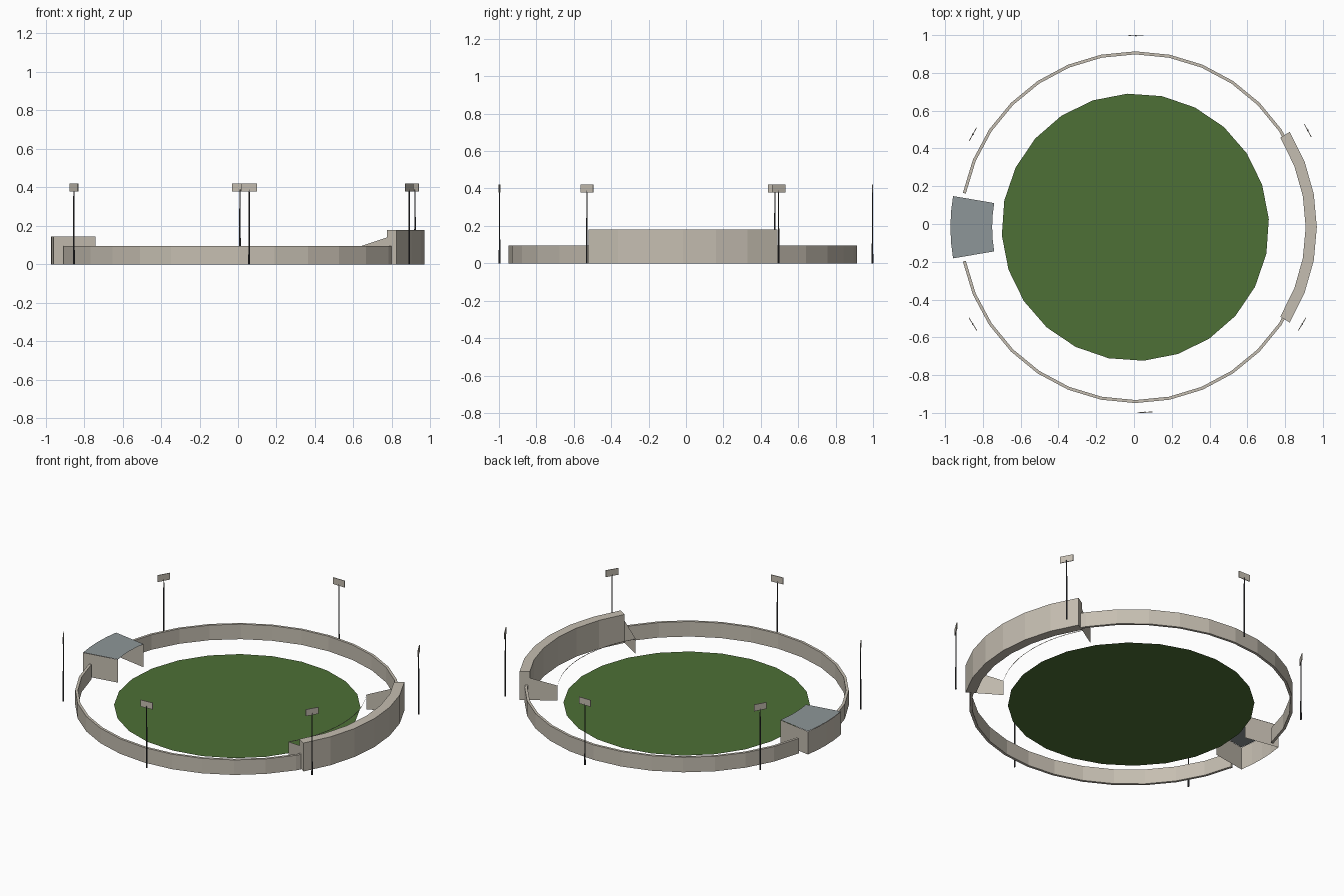
import bpy, bmesh, math
from mathutils import Vector, Matrix

cube = bpy.data.objects.get("Cube")
if cube:
    bpy.data.objects.remove(cube, do_unlink=True)

CENTRE = Vector((0.007, -0.017, 0))


def material(name, rgb):
    m = bpy.data.materials.new(name)
    m.use_nodes = True
    m.diffuse_color = (*rgb, 1)
    m.node_tree.nodes["Principled BSDF"].inputs["Base Color"].default_value = (*rgb, 1)
    return m


concrete = material("warm concrete", (0.56, 0.515, 0.44))
grass = material("grass green", (0.075, 0.16, 0.037))
roofing = material("blue grey roof", (0.27, 0.305, 0.315))
steel = material("dark steel", (0.05, 0.05, 0.055))


def finish(name, bm, *mats):
    me = bpy.data.meshes.new(name)
    bm.to_mesh(me)
    bm.free()
    for m in mats:
        me.materials.append(m)
    ob = bpy.data.objects.new(name, me)
    bpy.context.collection.objects.link(ob)
    return ob


def polar(r, deg, z):
    a = math.radians(deg)
    return CENTRE + Vector((r * math.cos(a), r * math.sin(a), z))


def sweep(bm, profile, start, end, steps, closed=True, caps=True):
    """Sweep an (r, z) profile around the centre."""
    rows = []
    for i in range(steps + 1):
        deg = start + (end - start) * i / steps
        rows.append([bm.verts.new(polar(r, deg, z)) for r, z in profile])
    count = len(profile)
    for a, b in zip(rows, rows[1:]):
        for j in range(count if closed else count - 1):
            k = (j + 1) % count
            bm.faces.new((a[j], b[j], b[k], a[k]))
    if closed and caps:
        bm.faces.new(rows[0])
        bm.faces.new(rows[-1][::-1])
    bmesh.ops.recalc_face_normals(bm, faces=bm.faces)


def box_profile(r0, r1, z1):
    return [(r0, 0), (r1, 0), (r1, z1), (r0, z1)]


def sheet(bm, deg, outline):
    """Flat upright panel in a radial plane."""
    return bm.faces.new([bm.verts.new(polar(r, deg, z)) for r, z in outline])


# Playing field
bm = bmesh.new()
bmesh.ops.create_circle(bm, cap_ends=True, segments=24, radius=0.708,
                        matrix=Matrix.Translation(CENTRE + Vector((0, 0, 0.002)))
                        @ Matrix.Rotation(math.radians(3.5), 4, "Z"))
finish("field", bm, grass)

# Boundary wall, open at the pavilion
bm = bmesh.new()
sweep(bm, box_profile(0.915, 0.931, 0.095), -168.75, 168.75, 30)
finish("boundary_wall", bm, concrete)

# Curved grandstand
END = 31.7
bm = bmesh.new()
sweep(bm, box_profile(0.902, 0.961, 0.18), -END, END, 6)
finish("grandstand", bm, concrete)

# Grandstand end panels
bm = bmesh.new()
for side in (-1, 1):
    sheet(bm, side * END, [(0.742, 0), (0.902, 0), (0.902, 0.14), (0.742, 0.095)])
finish("grandstand_end_panels", bm, concrete)

# Thin front rail between the end panels
bm = bmesh.new()
sweep(bm, [(0.742, 0.091), (0.742, 0.095)], -END, END, 12, closed=False)
finish("grandstand_rail", bm, concrete)

# Pavilion: outer wall and two end walls, open towards the field
bm = bmesh.new()
LOW, HIGH = 170.3, 189.7
sweep(bm, [(0.979, 0), (0.979, 0.146)], LOW, HIGH, 4, closed=False)
for deg in (LOW, HIGH):
    sheet(bm, deg, box_profile(0.758, 0.979, 0.146))
finish("pavilion_walls", bm, concrete)

bm = bmesh.new()
sweep(bm, [(0.758, 0.147), (0.979, 0.147)], LOW, HIGH, 4, closed=False)
for f in bm.faces:
    if f.normal.z < 0:
        f.normal_flip()
finish("pavilion_roof", bm, roofing)

# Floodlights: slim pole and a flat lamp panel facing the field
spots = [(0.01, 0.997), (0.92, 0.495), (0.89, -0.53),
         (0.058, -0.997), (-0.853, -0.53), (-0.853, 0.475)]
for i, (x, y) in enumerate(spots):
    turn = Matrix.Translation((x, y, 0)) @ Matrix.Rotation(math.atan2(y, x), 4, "Z")
    bm = bmesh.new()
    bmesh.ops.create_cone(bm, cap_ends=True, segments=6, radius1=0.005, radius2=0.003,
                          depth=0.39, matrix=turn @ Matrix.Translation((0, 0, 0.195)))
    finish(f"floodlight_pole_{i + 1}", bm, steel)
    bm = bmesh.new()
    bmesh.ops.create_cube(bm, size=1, matrix=turn @ Matrix.Translation((0, 0, 0.4))
                          @ Matrix.Diagonal((0.004, 0.08, 0.042, 1)))
    finish(f"floodlight_panel_{i + 1}", bm, concrete)
